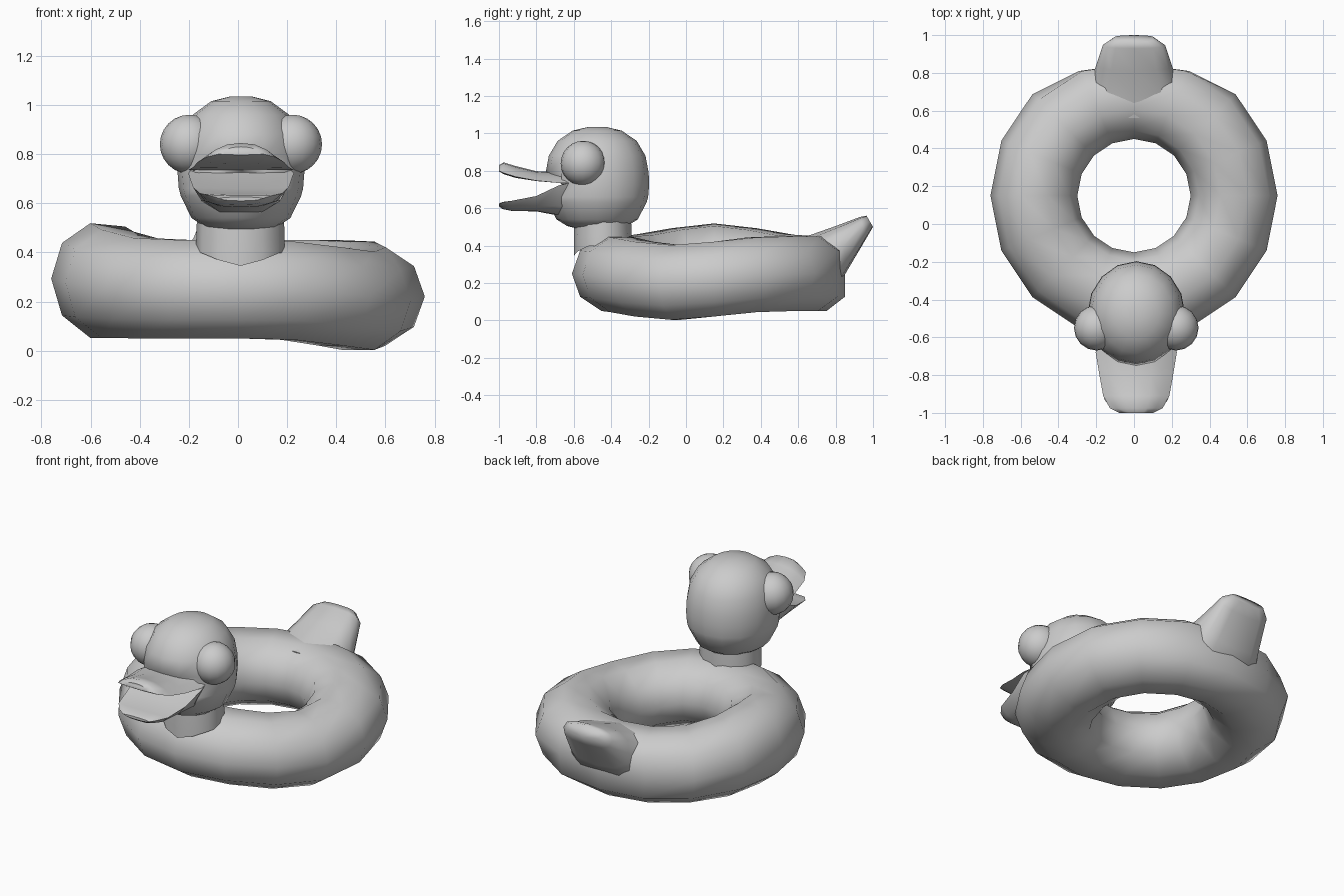
import bpy, bmesh
from math import sin, cos, pi, radians, copysign
from mathutils import Matrix, Vector

cube = bpy.data.objects.get("Cube")
if cube:
    bpy.data.objects.remove(cube)

grey = bpy.data.materials.new("grey rubber")
grey.use_nodes = True
colour = (0.6, 0.6, 0.6, 1)
grey.diffuse_color = colour
grey.node_tree.nodes["Principled BSDF"].inputs["Base Color"].default_value = colour


def finish(name, bm, angle=60):
    bmesh.ops.recalc_face_normals(bm, faces=bm.faces)
    mesh = bpy.data.meshes.new(name)
    bm.to_mesh(mesh)
    bm.free()
    mesh.materials.append(grey)
    mesh.shade_smooth()
    mesh.set_sharp_from_angle(angle=radians(angle))
    obj = bpy.data.objects.new(name, mesh)
    bpy.context.collection.objects.link(obj)


def loft(name, rings, closed=False, caps=True, angle=60):
    """Skin a list of equally sized point rings."""
    bm = bmesh.new()
    rows = [[bm.verts.new(p) for p in ring] for ring in rings]
    count = len(rows[0])
    pairs = list(zip(rows, rows[1:]))
    if closed:
        pairs.append((rows[-1], rows[0]))
    for a, b in pairs:
        for i in range(count):
            j = (i + 1) % count
            bm.faces.new((a[i], a[j], b[j], b[i]))
    if caps and not closed:
        bm.faces.new(rows[0])
        bm.faces.new(rows[-1])
    finish(name, bm, angle)


def oval(x, y, z, rx, ry, count):
    return [(x + rx * cos(2 * pi * k / count), y + ry * sin(2 * pi * k / count), z)
            for k in range(count)]


# Inflated swim ring, with a raised right side and a sagging left side
def ring_point(a, t):
    r = 0.53 + 0.23 * cos(t)
    z = 0.25 + 0.21 * sin(t)
    z += 0.075 * max(0, -cos(a)) ** 6 * (1 + sin(t)) / 2 * (0.85 + 0.3 * cos(t))
    z -= 0.047 * max(0, cos(a + pi / 8)) ** 6
    back = 0.85 if sin(a) > 0.99 else 0.81
    return (r * cos(a), min(0.15 + r * sin(a), back), z)


loft("swim_ring",
     [[ring_point(2 * pi * i / 16, 2 * pi * k / 10) for k in range(10)]
      for i in range(16)], closed=True, angle=80)

# Upturned tail: each section has a top point, a bottom point and a half width
def soft(v):
    return copysign(abs(v) ** 0.75, v)


tail = []
for top, low, width in [((0.56, 0.425), (0.62, 0.14), 0.28),
                        ((0.68, 0.462), (0.79, 0.14), 0.24),
                        ((0.81, 0.508), (0.87, 0.28), 0.20),
                        ((0.93, 0.553), (0.965, 0.44), 0.165),
                        ((0.965, 0.56), (1.0, 0.50), 0.11)]:
    top, low = Vector(top), Vector(low)
    section = []
    for k in range(12):
        t = 2 * pi * k / 12
        y, z = (top + low) / 2 + (top - low) / 2 * soft(sin(t))
        section.append((width * soft(cos(t)), y, z))
    tail.append(section)
loft("tail", tail, angle=80)

# Neck, an open tube whose lower rim dips to a point at the front
rim = [(x, y, 0.4 - 0.055 * max(0, (-0.445 - y) / 0.155) ** 4)
       for x, y, z in oval(0.01, -0.445, 0.4, 0.18, 0.155, 12)]
loft("neck", [rim, oval(0.01, -0.445, 0.45, 0.18, 0.155, 12),
              oval(0.01, -0.445, 0.57, 0.176, 0.15, 12)], caps=False)

# Head: height and relative width, with the front pushed in at the mouth
head_profile = [(0.492, 0.4), (0.505, 0.58), (0.54, 0.78), (0.63, 0.95), (0.66, 0.98),
                (0.725, 1.0), (0.79, 0.99), (0.88, 0.93), (0.96, 0.76),
                (1.015, 0.47), (1.035, 0.16)]
head = []
for z, r in head_profile:
    front = -0.66 if 0.7 < z < 0.75 else -1
    head.append([(x, max(y, front), z)
                 for x, y, z in oval(0.012, -0.475, z, 0.258 * r, 0.278 * r, 16)])
loft("head", head, angle=80)

# Eyes
for side, name in [(1, "left_eye"), (-1, "right_eye")]:
    bm = bmesh.new()
    bmesh.ops.create_uvsphere(
        bm, u_segments=16, v_segments=12, radius=0.12,
        matrix=Matrix.Translation((0.012 + side * 0.21, -0.55, 0.84)))
    finish(name, bm)


# Bill halves: station = y, half width, edge height, top and bottom at the middle
def bill(name, stations, power):
    across = [-1, -0.75, -0.4, 0, 0.4, 0.75, 1]
    rings = []
    for y, w, edge, top, low in stations:
        def point(u, middle):
            return (0.012 + u * w, y, edge + (middle - edge) * (1 - abs(u) ** power))
        rings.append([point(u, top) for u in across]
                     + [point(u, low) for u in reversed(across[1:-1])])
    loft(name, rings, angle=50)


bill("upper_bill", [(-0.60, 0.20, 0.735, 0.80, 0.73),
                    (-0.68, 0.215, 0.735, 0.792, 0.735),
                    (-0.80, 0.195, 0.747, 0.798, 0.745),
                    (-0.91, 0.175, 0.768, 0.825, 0.762),
                    (-0.975, 0.14, 0.788, 0.845, 0.782),
                    (-1.0, 0.09, 0.80, 0.83, 0.797)], 2.5)
bill("lower_bill", [(-0.60, 0.20, 0.74, 0.745, 0.55),
                    (-0.68, 0.215, 0.722, 0.717, 0.56),
                    (-0.80, 0.195, 0.665, 0.66, 0.583),
                    (-0.93, 0.168, 0.64, 0.637, 0.585),
                    (-0.98, 0.13, 0.632, 0.634, 0.595),
                    (-1.0, 0.09, 0.62, 0.625, 0.61)], 4)
